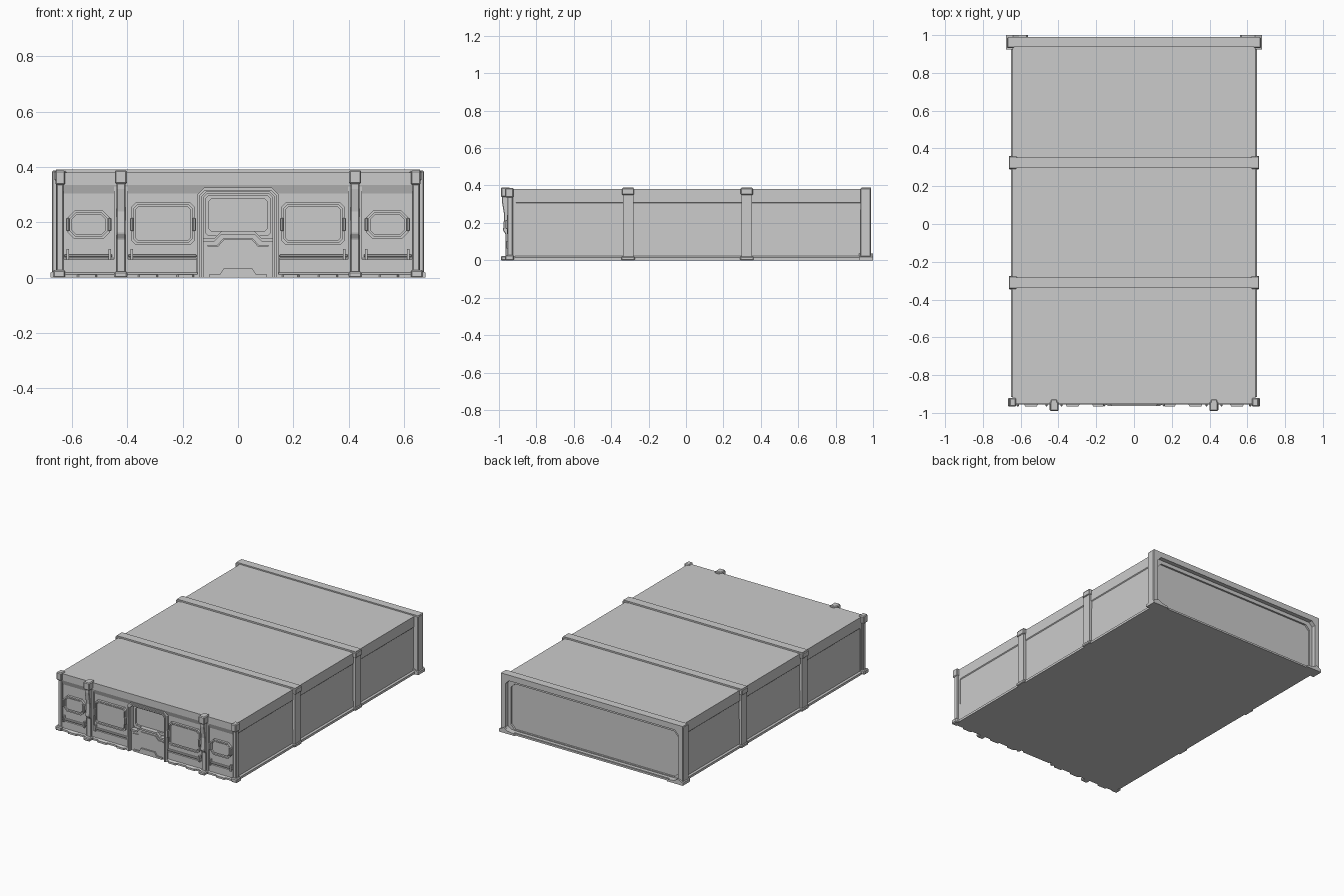
import bpy, bmesh

if "Cube" in bpy.data.objects:
    bpy.data.objects.remove(bpy.data.objects["Cube"])


def finish(name, bm, mirror=False, bevel=0.0):
    bmesh.ops.recalc_face_normals(bm, faces=bm.faces)
    me = bpy.data.meshes.new(name)
    bm.to_mesh(me)
    bm.free()
    ob = bpy.data.objects.new(name, me)
    bpy.context.collection.objects.link(ob)
    if bevel:
        b = ob.modifiers.new("Bevel", 'BEVEL')
        b.width, b.segments = bevel, 1
    if mirror:
        m = ob.modifiers.new("Mirror", 'MIRROR')
        m.use_axis[0] = True
        m.use_clip = False
    return ob


def place(axis, p, d):
    """2D point p plus depth d; axis is the extrusion direction."""
    return (p[0], d, p[1]) if axis == 'y' else (d, p[0], p[1])


def prism(name, pts, d0, d1, axis='y', mirror=False, bevel=0.0):
    bm = bmesh.new()
    a = [bm.verts.new(place(axis, p, d0)) for p in pts]
    b = [bm.verts.new(place(axis, p, d1)) for p in pts]
    n = len(pts)
    bm.faces.new(a)
    bm.faces.new(b[::-1])
    for i in range(n):
        bm.faces.new((a[i], a[(i + 1) % n], b[(i + 1) % n], b[i]))
    return finish(name, bm, mirror, bevel)


def ring(name, outer, inner, d0, d1, mirror=False, closed=True):
    """Flat frame between two outlines with equal point counts."""
    bm = bmesh.new()
    L = [[bm.verts.new((p[0], d, p[1])) for p in pts] for pts in (outer, inner) for d in (d0, d1)]
    n = len(outer)
    for i in range(n if closed else n - 1):
        j = (i + 1) % n
        for s, t in ((0, 1), (1, 3), (3, 2), (2, 0)):
            bm.faces.new((L[s][i], L[s][j], L[t][j], L[t][i]))
    if not closed:
        for i in (0, n - 1):
            bm.faces.new((L[0][i], L[1][i], L[3][i], L[2][i]))
    return finish(name, bm, mirror)


def box(name, x, y, z, mirror=False, bevel=0.0):
    return prism(name, [(x[0], z[0]), (x[1], z[0]), (x[1], z[1]), (x[0], z[1])],
                 y[0], y[1], 'y', mirror, bevel)


def octa(x0, x1, z0, z1, c):
    return [(x0 + c, z0), (x1 - c, z0), (x1, z0 + c), (x1, z1 - c),
            (x1 - c, z1), (x0 + c, z1), (x0, z1 - c), (x0, z0 + c)]


def sym(half):
    return half + [(-x, z) for x, z in reversed(half)]


# Hull: side profile with sill and a small step under the roof edge
prism("hull", sym([(0.65, 0), (0.65, 0.015), (0.64, 0.022), (0.638, 0.305),
                   (0.643, 0.31), (0.643, 0.38)]), -0.915, 0.95)
box("rear_sill", (-0.64, 0.64), (0.94, 0.985), (0, 0.015))

# Ribs wrapping the sides and roof
for i, y in enumerate((-0.31, 0.325)):
    ring(f"rib_{i}", sym([(0.657, 0), (0.657, 0.39)]), sym([(0.62, 0), (0.62, 0.36)]),
         y - 0.028, y + 0.028, closed=False)
    box(f"rib_foot_{i}", (0.62, 0.663), (y - 0.036, y + 0.036), (0, 0.02), True, 0.004)
    box(f"rib_shoulder_{i}", (0.62, 0.663), (y - 0.033, y + 0.033), (0.35, 0.386), True, 0.004)

# Rear portal with chamfered opening
ring("rear_frame", [(-0.668, 0), (0.668, 0), (0.668, 0.02), (0.668, 0.36),
                    (0.668, 0.388), (-0.668, 0.388), (-0.668, 0.36), (-0.668, 0.02)],
     octa(-0.635, 0.635, 0.012, 0.35, 0.025), 0.937, 0.99)
ring("rear_inner_frame", octa(-0.64, 0.64, 0.01, 0.355, 0.025),
     octa(-0.615, 0.615, 0.02, 0.325, 0.03), 0.94, 0.962)
prism("rear_foot", [(0.56, 0), (0.677, 0), (0.677, 0.018), (0.64, 0.035), (0.61, 0.018), (0.57, 0.014)],
      0.925, 1.0, mirror=True)
box("rear_post", (0.635, 0.672), (0.932, 0.988), (0.018, 0.386), True, 0.004)

# Front wall halves either side of the doorway, plus header
prism("front_wall", [(-0.94, 0.0), (-0.94, 0.31), (-0.915, 0.31), (-0.915, 0)],
      0.13, 0.643, 'x', True)
prism("front_header", [(-0.942, 0.305), (-0.952, 0.335), (-0.952, 0.38), (-0.91, 0.38), (-0.91, 0.305)],
      -0.643, 0.643, 'x')
prism("front_skirt", [(-0.955, 0), (-0.955, 0.012), (-0.938, 0.02), (-0.93, 0)],
      0.145, 0.645, 'x', True)
prism("lower_panel", [(-0.947, 0.018), (-0.947, 0.066), (-0.938, 0.072), (-0.93, 0.018)],
      0.15, 0.635, 'x', True)

# Bumper pads along the front foot
for i, (a, b) in enumerate(((0.15, 0.23), (0.28, 0.37), (0.50, 0.59))):
    bm = bmesh.new()
    plan = [(a, -0.94), (a + 0.015, -0.967), (b - 0.015, -0.967), (b, -0.94)]
    f = bm.faces.new([bm.verts.new((x, y, 0)) for x, y in plan])
    g = bmesh.ops.extrude_face_region(bm, geom=[f])["geom"]
    bmesh.ops.translate(bm, vec=(0, 0, 0.012),
                        verts=[v for v in g if isinstance(v, bmesh.types.BMVert)])
    finish(f"front_pad_{i}", bm, True)

# Front corner posts with caps and feet
box("corner_post", (0.63, 0.655), (-0.955, -0.925), (0, 0.385), True, 0.004)
box("corner_cap", (0.624, 0.66), (-0.967, -0.922), (0.335, 0.387), True, 0.005)
box("corner_foot", (0.624, 0.668), (-0.967, -0.92), (0, 0.028), True, 0.005)

# Front pillars: stepped profile, heavier towards the top
prism("front_pillar", [(-0.93, 0), (-0.965, 0), (-0.965, 0.14), (-0.978, 0.16), (-0.972, 0.24),
                       (-0.985, 0.32), (-0.985, 0.387), (-0.93, 0.387)], 0.407, 0.439, 'x', True, 0.003)
box("pillar_cap", (0.401, 0.445), (-0.99, -0.94), (0.338, 0.388), True, 0.005)
box("pillar_foot", (0.399, 0.447), (-0.99, -0.93), (0, 0.022), True, 0.005)
box("pillar_rail", (0.398, 0.448), (-0.95, -0.93), (0.02, 0.34), True)

# Doorway surround
def arch(w, h, c):
    return [(w, 0), (w, h - c), (w - c, h), (-w + c, h), (-w, h - c), (-w, 0)]


ring("door_surround", arch(0.147, 0.325, 0.025), arch(0.125, 0.305, 0.015), -0.958, -0.915, closed=False)
ring("door_trim", arch(0.139, 0.317, 0.02), arch(0.131, 0.31, 0.016), -0.964, -0.955, closed=False)

# Door leaves split by a raised trapezoid step
step = [(0.126, 0.135), (0.085, 0.135), (0.06, 0.16)]
prism("door_lower", [(-0.126, 0), (0.126, 0)] + sym(step), -0.938, -0.91)
ring("door_step_lip", sym([(x, z + 0.008) for x, z in step]), sym([(x, z - 0.004) for x, z in step]),
     -0.946, -0.912, closed=False)
ring("door_upper_frame", octa(-0.118, 0.118, 0.15, 0.298, 0.012),
     octa(-0.105, 0.105, 0.168, 0.286, 0.01), -0.928, -0.912)
prism("door_lower_step", [(0.105, 0.012), (0.065, 0.012), (0.05, 0.035), (-0.05, 0.035),
                          (-0.065, 0.012), (-0.105, 0.012), (-0.105, 0), (0.105, 0)], -0.948, -0.93)
ring("door_lower_ridge", sym([(0.11, 0.118), (0.075, 0.118), (0.053, 0.142)]),
     sym([(0.11, 0.112), (0.072, 0.112), (0.051, 0.136)]), -0.944, -0.93, closed=False)

# Hatches with frame, raised leaf and side latches
for name, x0, x1, z0, z1, c in (("large", 0.158, 0.384, 0.118, 0.272, 0.015),
                                ("small", 0.463, 0.615, 0.14, 0.242, 0.024)):
    ring(f"{name}_hatch_frame", octa(x0, x1, z0, z1, c),
         octa(x0 + 0.009, x1 - 0.009, z0 + 0.009, z1 - 0.009, c * 0.8), -0.956, -0.93, True)
    prism(f"{name}_hatch_leaf", octa(x0 + 0.014, x1 - 0.014, z0 + 0.014, z1 - 0.014, c * 0.7),
          -0.951, -0.93, mirror=True)
    for k, x in enumerate((x0, x1)):
        box(f"{name}_hatch_latch_{k}", (x - 0.006, x + 0.006), (-0.965, -0.935), (0.168, 0.216), True, 0.003)
    # Hinge rail with clips below each hatch
    box(f"{name}_rail", (x0 - 0.008, x1 + 0.012), (-0.953, -0.935), (0.074, 0.084), True, 0.002)
    for k, x in enumerate((x0, x1)):
        if name == "small" or k:
            box(f"{name}_rail_clip_{k}", (x - 0.005, x + 0.005), (-0.96, -0.935), (0.064, 0.103), True)
